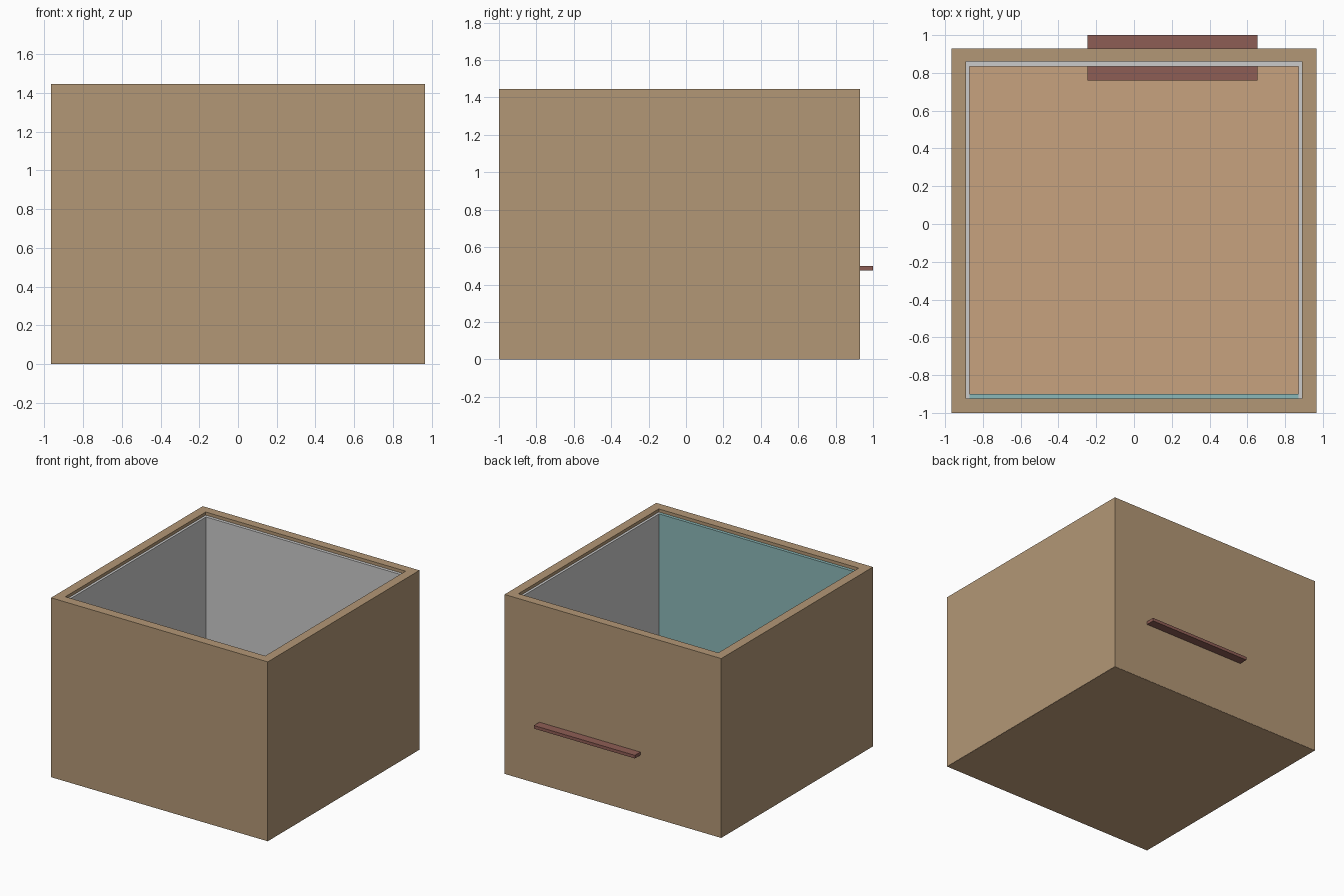
import bpy, bmesh

if "Cube" in bpy.data.objects:
    bpy.data.objects.remove(bpy.data.objects["Cube"])


def material(name, rgb):
    m = bpy.data.materials.new(name)
    m.diffuse_color = (*rgb, 1)
    m.use_nodes = True
    m.node_tree.nodes["Principled BSDF"].inputs["Base Color"].default_value = m.diffuse_color
    return m


def finish(name, bm, mat):
    bmesh.ops.recalc_face_normals(bm, faces=bm.faces)
    me = bpy.data.meshes.new(name)
    bm.to_mesh(me)
    bm.free()
    ob = bpy.data.objects.new(name, me)
    bpy.context.collection.objects.link(ob)
    if mat:
        me.materials.append(mat)
    return ob


def rect(x0, x1, y0, y1):
    return [(x0, y0), (x1, y0), (x1, y1), (x0, y1)]


def prism(name, outline, z0, z1, mat=None):
    """Extrude a plan outline upwards."""
    bm = bmesh.new()
    face = bm.faces.new([bm.verts.new((x, y, z0)) for x, y in outline])
    up = bmesh.ops.extrude_face_region(bm, geom=[face], use_keep_orig=True)
    verts = [v for v in up["geom"] if isinstance(v, bmesh.types.BMVert)]
    bmesh.ops.translate(bm, verts=verts, vec=(0, 0, z1 - z0))
    return finish(name, bm, mat)


def ring(name, outer, inner, z0, z1, mat=None):
    """Closed rectangular wall between two plan outlines."""
    bm = bmesh.new()
    loops = [[bm.verts.new((x, y, z)) for x, y in pts]
             for pts, z in ((outer, z0), (outer, z1), (inner, z1), (inner, z0))]
    for k in range(4):
        a, b = loops[k], loops[(k + 1) % 4]
        for i in range(4):
            j = (i + 1) % 4
            bm.faces.new((a[i], a[j], b[j], b[i]))
    return finish(name, bm, mat)


wood = material("wall_wood", (0.45, 0.31, 0.18))
boards = material("floor_boards", (0.57, 0.36, 0.21))
glass = material("teal_panel", (0.26, 0.48, 0.48))
dark = material("dark_wood", (0.27, 0.11, 0.09))

# Floor slab and thick outer walls
prism("floor", rect(-0.963, 0.963, -0.998, 0.928), 0, 0.055, boards)
ring("outer_walls", rect(-0.965, 0.965, -1.0, 0.93),
     rect(-0.89, 0.89, -0.925, 0.86), 0.001, 1.445, wood)

# Grey lining on left, back and right, set just below the rim
u_shape = [(-0.89, -0.925), (-0.87, -0.925), (-0.87, 0.835), (0.87, 0.835),
           (0.87, -0.925), (0.89, -0.925), (0.89, 0.86), (-0.89, 0.86)]
prism("inner_lining", u_shape, 0.055, 1.42)

# Teal panel on the inside of the front wall
prism("front_panel", rect(-0.87, 0.87, -0.925, -0.90), 0.055, 1.42, glass)

# Shelf running through the back wall
prism("shelf", rect(-0.245, 0.655, 0.76, 1.0), 0.475, 0.50, dark)
